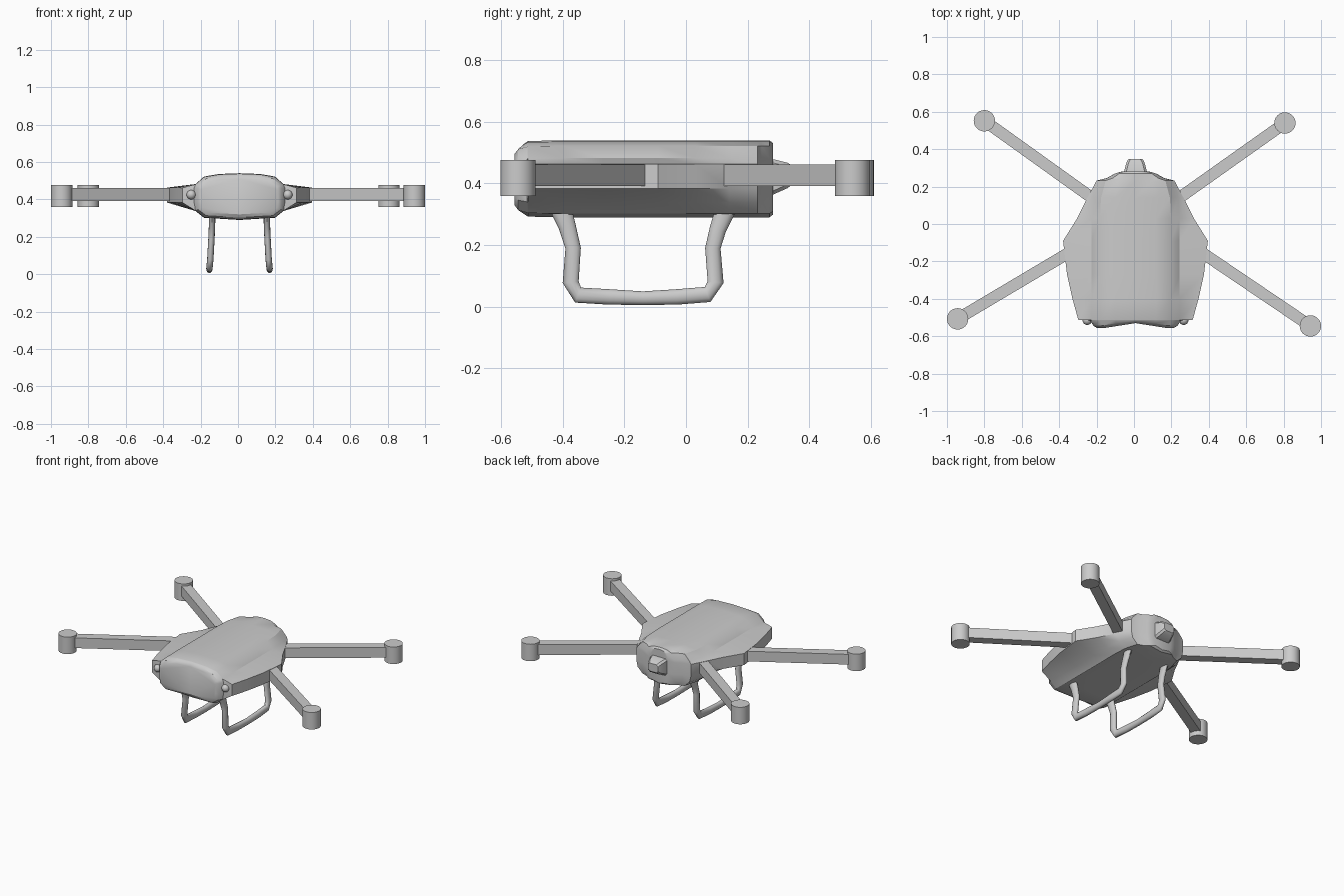
import bpy, bmesh, math
from mathutils import Vector

if "Cube" in bpy.data.objects:
    bpy.data.objects.remove(bpy.data.objects["Cube"])

CX = 0.008   # body centre line
MID = 0.415  # body mid height


def finish(obj, angle=30):
    bpy.ops.object.select_all(action='DESELECT')
    obj.select_set(True)
    bpy.context.view_layer.objects.active = obj
    bpy.ops.object.shade_smooth_by_angle(angle=math.radians(angle))


def loft(name, rings, angle=30):
    bm = bmesh.new()
    vs = [[bm.verts.new(p) for p in r] for r in rings]
    n = len(vs[0])
    for a, b in zip(vs, vs[1:]):
        for i in range(n):
            j = (i + 1) % n
            bm.faces.new((a[i], a[j], b[j], b[i]))
    bm.faces.new(vs[0][::-1])
    bm.faces.new(vs[-1])
    bmesh.ops.recalc_face_normals(bm, faces=bm.faces)
    me = bpy.data.meshes.new(name)
    bm.to_mesh(me)
    bm.free()
    obj = bpy.data.objects.new(name, me)
    bpy.context.collection.objects.link(obj)
    finish(obj, angle)
    return obj


# Body shell: y, shoulder half width, core width factor, height factor, bow of the front
SECTIONS = [
    (-0.53, 0.205, 0.86, 0.76, 0.026),
    (-0.522, 0.225, 0.94, 0.90, 0.022),
    (-0.515, 0.243, 1.0, 0.97, 0.0),
    (-0.512, 0.306, 1.0, 0.98, 0.0),
    (-0.40, 0.337, 1.0, 1.0, 0.0),
    (-0.27, 0.366, 1.0, 1.0, 0.0),
    (-0.09, 0.387, 1.0, 1.0, 0.0),
    (0.03, 0.312, 1.0, 1.0, 0.0),
    (0.14, 0.257, 0.97, 1.0, 0.0),
    (0.232, 0.208, 0.84, 1.0, 0.0),
    (0.245, 0.155, 0.64, 1.0, 0.0),
    (0.270, 0.11, 0.46, 1.0, 0.0),
    (0.282, 0.07, 0.29, 0.93, 0.0),
]


def body_ring(y, w, k, h, bow):
    half = [(0, 0.54), (0.11 * k, 0.536), (0.19 * k, 0.522), (0.235 * k, 0.482),
            (w, 0.463), (w, 0.383), (0.235 * k, 0.338), (0.19 * k, 0.302), (0, 0.29)]
    pts = half + [(-x, z) for x, z in half[-2:0:-1]]
    return [(CX + x, y - bow * min(1, (x / 0.165) ** 2), MID + (z - MID) * h)
            for x, z in pts]


loft("body_shell", [body_ring(*s) for s in SECTIONS], 32)


# Rear port at the back of the body
def port_ring(y, w, z0, z1):
    c = 0.012
    return [(CX + x, y, z) for x, z in
            [(w, z0 + c), (w, z1 - c), (w - c, z1), (c - w, z1),
             (-w, z1 - c), (-w, z0 + c), (c - w, z0), (w - c, z0)]]


loft("rear_port", [port_ring(0.22, 0.065, 0.35, 0.485), port_ring(0.285, 0.06, 0.365, 0.478),
                   port_ring(0.33, 0.048, 0.385, 0.467), port_ring(0.347, 0.038, 0.40, 0.455)])

# Front sensors
for side, x in (("left", -0.25), ("right", 0.266)):
    bpy.ops.mesh.primitive_uv_sphere_add(segments=20, ring_count=12, radius=0.025,
                                         location=(x, -0.515, 0.425))
    s = bpy.context.object
    s.name = "front_sensor_" + side
    finish(s)

# Arms and motors: motor centre, inner arm end
ARMS = {
    "front_left": ((-0.943, -0.507), (-0.30, -0.125)),
    "front_right": ((0.943, -0.545), (0.31, -0.117)),
    "rear_left": ((-0.80, 0.552), (-0.20, 0.122)),
    "rear_right": ((0.807, 0.54), (0.21, 0.117)),
}
for name, (outer, inner) in ARMS.items():
    a, b = Vector(inner), Vector(outer)
    d = b - a
    bpy.ops.mesh.primitive_cube_add(size=1, location=(*((a + b) / 2), 0.426),
                                    rotation=(0, 0, math.atan2(d.y, d.x)))
    arm = bpy.context.object
    arm.name = "arm_" + name
    arm.scale = (d.length, 0.062, 0.07)
    bpy.ops.mesh.primitive_cylinder_add(vertices=32, radius=0.057, depth=0.117,
                                        location=(*outer, 0.418))
    motor = bpy.context.object
    motor.name = "motor_" + name
    finish(motor)

# Landing skids: bent tube as side offset, y, z, radius
PATH = [(0.146, -0.405, 0.315, 0.034), (0.147, -0.385, 0.26, 0.028), (0.150, -0.366, 0.19, 0.025),
        (0.156, -0.374, 0.08, 0.026), (0.160, -0.350, 0.038, 0.026), (0.161, -0.25, 0.032, 0.025),
        (0.161, -0.14, 0.028, 0.022), (0.161, -0.03, 0.032, 0.025), (0.160, 0.07, 0.040, 0.026),
        (0.156, 0.096, 0.08, 0.026), (0.150, 0.087, 0.19, 0.025), (0.147, 0.103, 0.25, 0.027),
        (0.146, 0.128, 0.315, 0.033)]


def skid_rings(side):
    rings = []
    for i, (x, y, z, r) in enumerate(PATH):
        p, q = PATH[max(i - 1, 0)], PATH[min(i + 1, len(PATH) - 1)]
        t = Vector((0, q[1] - p[1], q[2] - p[2])).normalized()
        up = Vector((1, 0, 0)).cross(t)
        c = Vector((CX + side * x, y, z))
        rings.append([c + up * (r * math.cos(u)) + Vector((0.017 * math.sin(u), 0, 0))
                      for u in (k * math.tau / 12 for k in range(12))])
    return rings


for side, label in ((-1, "left"), (1, "right")):
    loft("landing_skid_" + label, skid_rings(side), 50)
